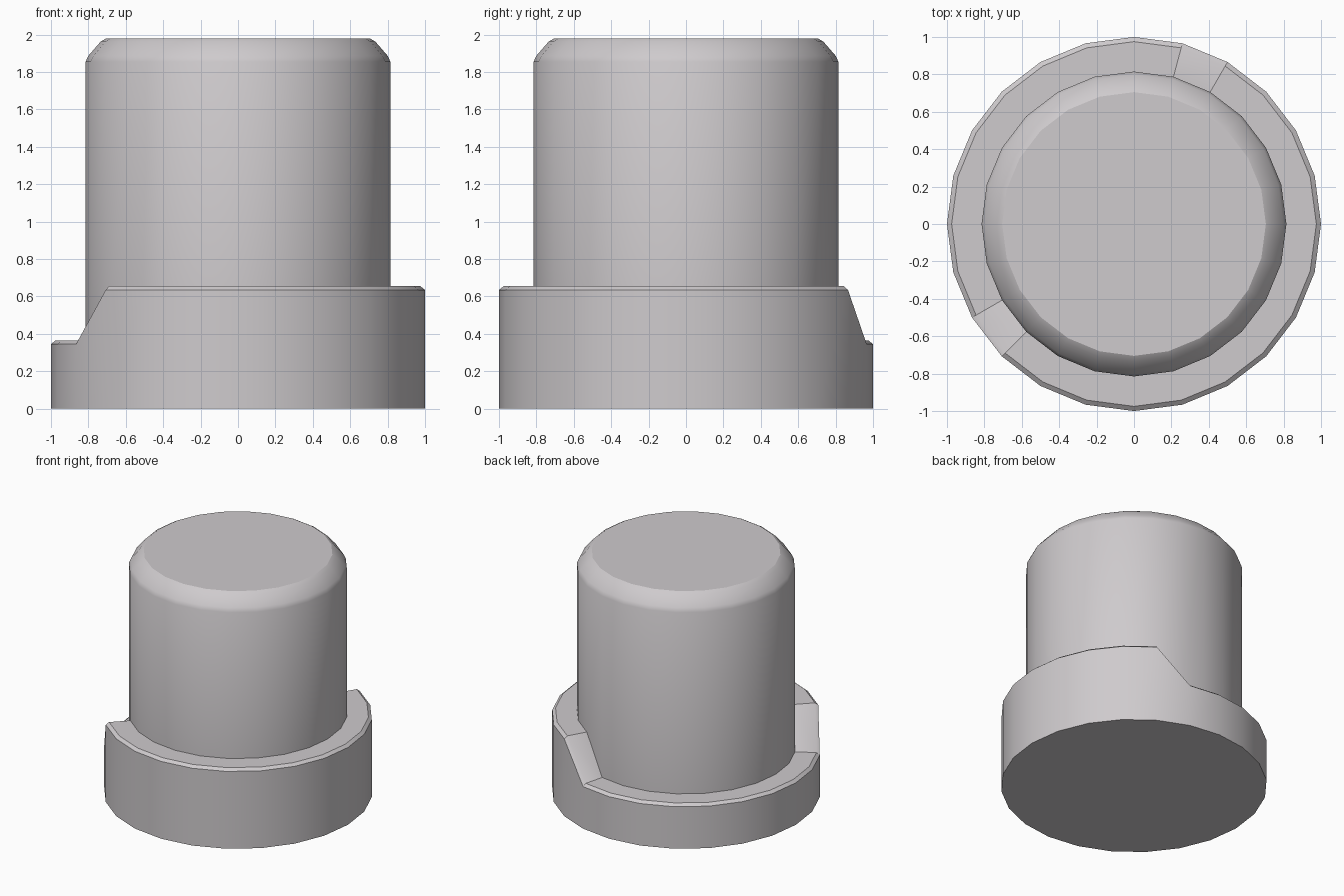
import bpy, bmesh, math

if "Cube" in bpy.data.objects:
    bpy.data.objects.remove(bpy.data.objects["Cube"])

SIDES = 24
LOW, HIGH = 0.365, 0.655

grey = bpy.data.materials.new("light_grey")
grey.diffuse_color = (0.62, 0.595, 0.61, 1)
grey.use_nodes = True
grey.node_tree.nodes["Principled BSDF"].inputs["Base Color"].default_value = grey.diffuse_color


def shoulder(i):
    # collar height at each side: low sector spans 75 to 210 degrees
    return LOW if 75 <= i * 360 / SIDES <= 210 else HIGH


def lathe(name, profile, cap_start=False, cap_end=False):
    # profile: list of (radius, function giving z for side i)
    bm = bmesh.new()
    rings = []
    for r, zf in profile:
        ring = []
        for i in range(SIDES):
            a = 2 * math.pi * i / SIDES
            ring.append(bm.verts.new((r * math.cos(a), r * math.sin(a), zf(i))))
        rings.append(ring)
    for lo, hi in zip(rings, rings[1:]):
        for i in range(SIDES):
            j = (i + 1) % SIDES
            bm.faces.new((lo[i], lo[j], hi[j], hi[i]))
    if cap_start:
        bm.faces.new(rings[0][::-1])
    if cap_end:
        bm.faces.new(rings[-1])
    me = bpy.data.meshes.new(name)
    bm.to_mesh(me)
    bm.free()
    me.materials.append(grey)
    ob = bpy.data.objects.new(name, me)
    bpy.context.collection.objects.link(ob)
    bpy.ops.object.select_all(action='DESELECT')
    ob.select_set(True)
    bpy.context.view_layer.objects.active = ob
    bpy.ops.object.shade_smooth_by_angle(angle=math.radians(30))
    return ob


def level(z):
    return lambda i: z


# Stepped collar with a chamfered outer rim and two ramps
lathe("base_collar", [
    (1.0, level(0)),
    (1.0, lambda i: shoulder(i) - 0.02),
    (0.975, shoulder),
    (0.815, shoulder),
], cap_start=True)

# Post rising from the collar, with a rounded top edge
lathe("post", [
    (0.815, shoulder),
    (0.815, level(1.855)),
    (0.80, level(1.887)),
    (0.735, level(1.962)),
    (0.705, level(1.98)),
    (0.69, level(1.98)),
], cap_end=True)
